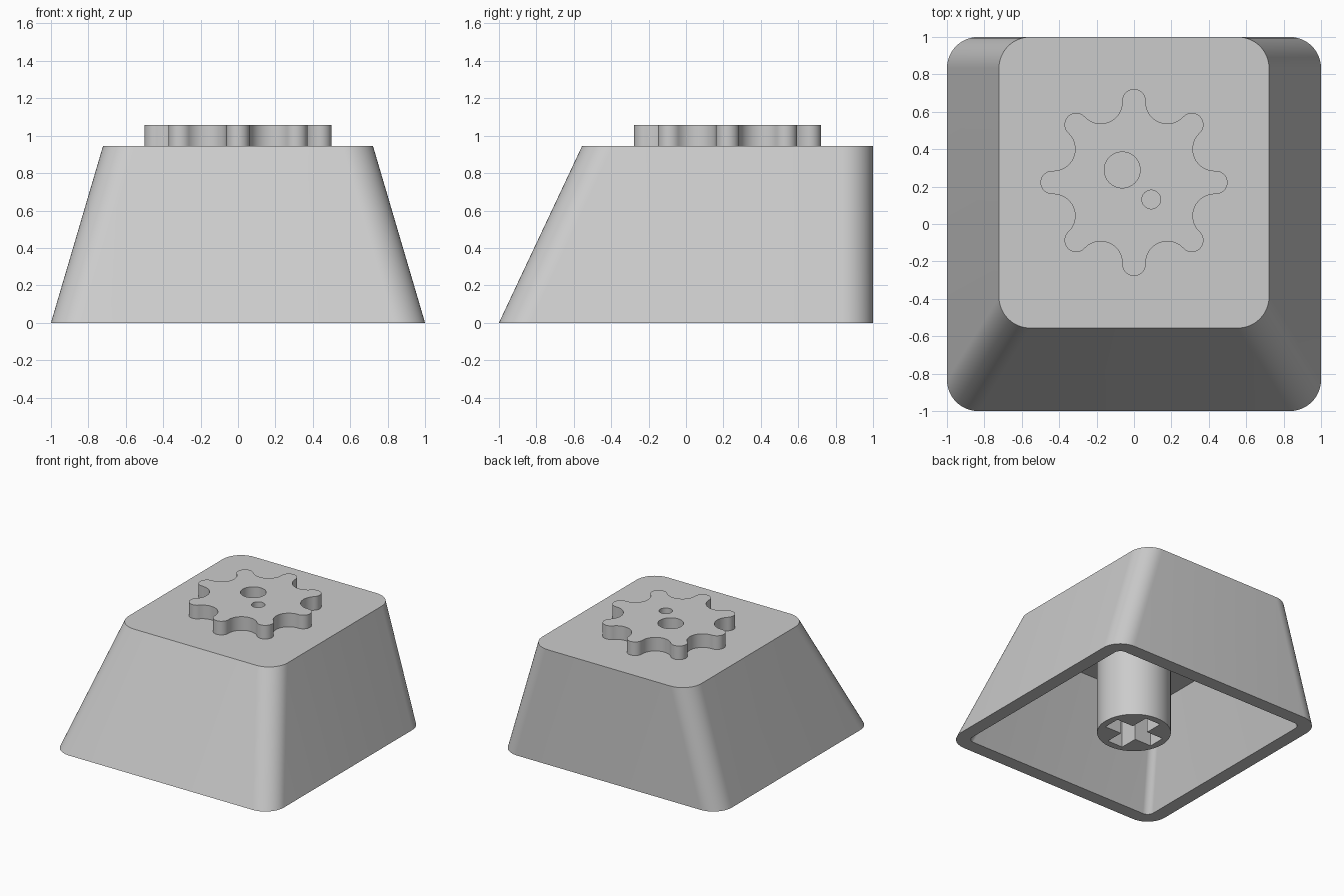
import bpy
import bmesh
from math import cos, sin, radians

cube = bpy.data.objects.get("Cube")
if cube:
    bpy.data.objects.remove(cube, do_unlink=True)

grey = bpy.data.materials.new("light_grey_plastic")
grey.use_nodes = True
grey.diffuse_color = (0.6, 0.6, 0.6, 1)
grey.node_tree.nodes["Principled BSDF"].inputs["Base Color"].default_value = (0.6, 0.6, 0.6, 1)


def arc(cx, cy, r, start, end, steps):
    """Points of an arc, angles in degrees."""
    angles = [radians(start + (end - start) * i / steps) for i in range(steps + 1)]
    return [(cx + r * cos(a), cy + r * sin(a)) for a in angles]


def circle(cx, cy, r, steps=48):
    return arc(cx, cy, r, 0, 360, steps)[:-1]


def rounded_rect(half_x, y0, y1, r):
    points = []
    corners = [(half_x - r, y1 - r), (r - half_x, y1 - r),
               (r - half_x, y0 + r), (half_x - r, y0 + r)]
    for i, (cx, cy) in enumerate(corners):
        points += arc(cx, cy, r, 90 * i, 90 * i + 90, 12)
    return points


def finish(name, bm):
    bmesh.ops.remove_doubles(bm, verts=bm.verts, dist=0.0001)
    bmesh.ops.recalc_face_normals(bm, faces=bm.faces)
    mesh = bpy.data.meshes.new(name)
    bm.to_mesh(mesh)
    bm.free()
    mesh.materials.append(grey)
    obj = bpy.data.objects.new(name, mesh)
    bpy.context.collection.objects.link(obj)
    bpy.ops.object.select_all(action="DESELECT")
    bpy.context.view_layer.objects.active = obj
    obj.select_set(True)
    bpy.ops.object.shade_smooth_by_angle(angle=radians(30))
    return obj


def prism(name, loops, z0, z1):
    """Extrude a filled outline; loops after the first become holes."""
    curve = bpy.data.curves.new(name + "_outline", "CURVE")
    curve.dimensions = "2D"
    curve.fill_mode = "BOTH"
    curve.extrude = (z1 - z0) / 2
    for loop in loops:
        spline = curve.splines.new("POLY")
        spline.points.add(len(loop) - 1)
        for point, (x, y) in zip(spline.points, loop):
            point.co = (x, y, 0, 1)
        spline.use_cyclic_u = True
    helper = bpy.data.objects.new(name + "_outline", curve)
    bpy.context.collection.objects.link(helper)
    bpy.context.view_layer.update()
    mesh = helper.evaluated_get(bpy.context.evaluated_depsgraph_get()).to_mesh()
    bm = bmesh.new()
    bm.from_mesh(mesh)
    bmesh.ops.translate(bm, verts=bm.verts, vec=(0, 0, (z0 + z1) / 2))
    bpy.data.objects.remove(helper, do_unlink=True)
    return finish(name, bm)


# Hollow shell: ceiling, inner rim, outer rim, top
HEIGHT, CEILING, WALL = 0.944, 0.74, 0.111
sections = [
    (rounded_rect(0.672, -0.541, 1 - WALL, 0.056), CEILING),
    (rounded_rect(1 - WALL, WALL - 1, 1 - WALL, 0.056), 0),
    (rounded_rect(1, -1, 1, 0.167), 0),
    (rounded_rect(0.722, -0.556, 1, 0.167), HEIGHT),
]
bm = bmesh.new()
rings = [[bm.verts.new((x, y, z)) for x, y in pts] for pts, z in sections]
for low, high in zip(rings, rings[1:]):
    for i in range(len(low)):
        j = (i + 1) % len(low)
        bm.faces.new((low[i], low[j], high[j], high[i]))
bm.faces.new(rings[0])
bm.faces.new(rings[-1])
finish("cap_shell", bm)

# Raised gear with eight round teeth and two holes
GEAR_Y, TIP, TIP_R, GAP, GAP_R = 0.222, 0.4375, 0.0625, 0.466, 0.116
gear = []
for k in range(8):
    deg = 45 * k
    t, g = radians(deg), radians(deg + 22.5)
    gear += arc(TIP * cos(t), GEAR_Y + TIP * sin(t), TIP_R, deg - 90, deg + 90, 14)
    gear += arc(GAP * cos(g), GEAR_Y + GAP * sin(g), GAP_R, deg + 270, deg + 135, 14)
holes = [circle(-0.063, 0.289, 0.096), circle(0.092, 0.131, 0.05)]
prism("gear_emblem", [gear] + holes, HEIGHT, 1.056)

# Stem with a cross-shaped socket
ARM, HALF = 0.222, 0.07
quarter = [(ARM, -HALF), (ARM, HALF), (HALF, HALF)]
cross = []
for k in range(4):
    c, s = round(cos(radians(90 * k))), round(sin(radians(90 * k)))
    cross += [(c * x - s * y, s * x + c * y) for x, y in quarter]
prism("stem", [circle(0, 0, 0.278, 64), cross], 0, CEILING)
